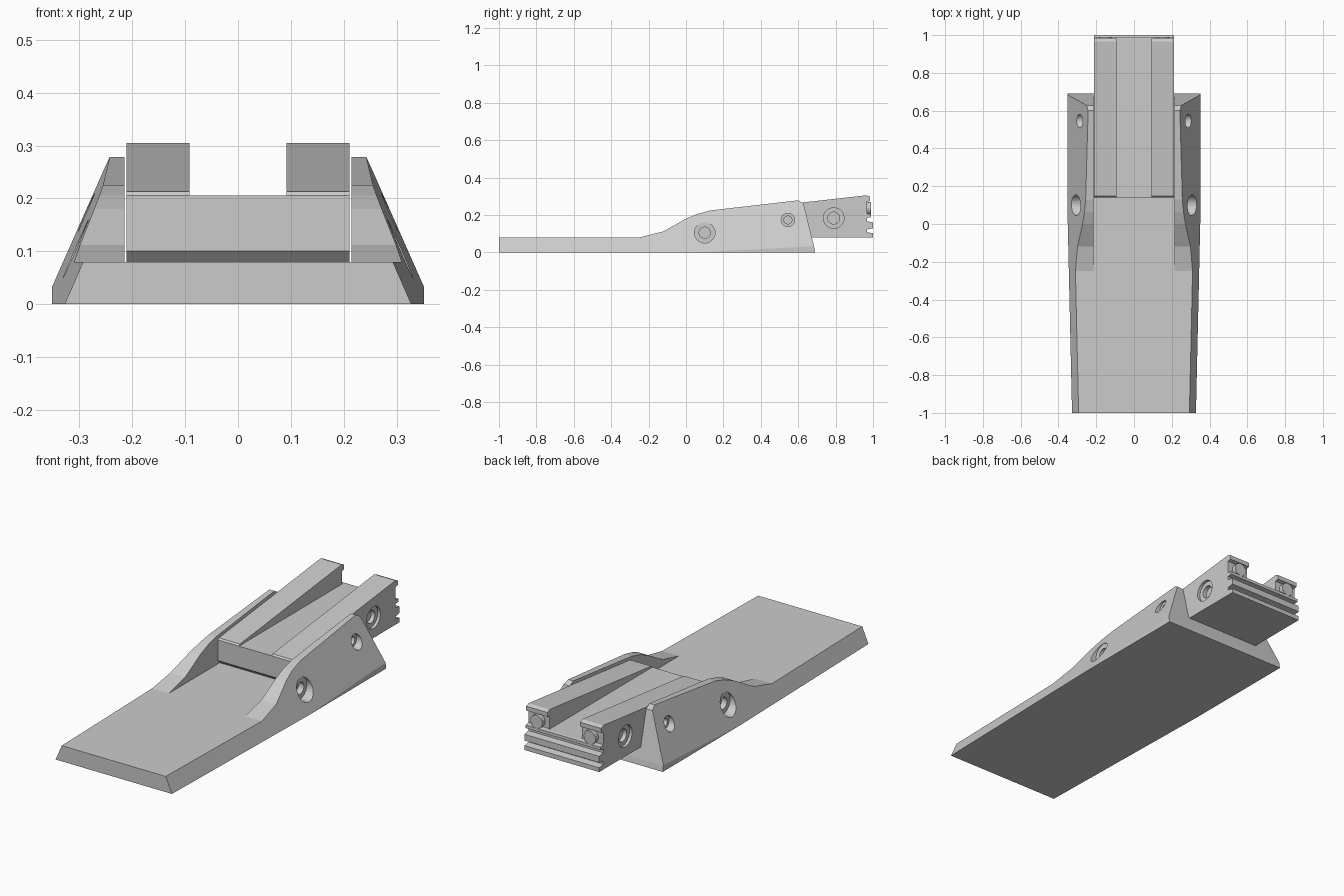
import bpy, bmesh
from math import radians
from mathutils import Matrix, Vector

cube = bpy.data.objects.get("Cube")
if cube:
    bpy.data.objects.remove(cube, do_unlink=True)

grey = bpy.data.materials.new("plain_grey")
grey.use_nodes = True
GREY = (0.6, 0.6, 0.6, 1)
grey.diffuse_color = GREY
grey.node_tree.nodes["Principled BSDF"].inputs["Base Color"].default_value = GREY


def make_object(name, bm):
    bmesh.ops.recalc_face_normals(bm, faces=bm.faces)
    mesh = bpy.data.meshes.new(name)
    bm.to_mesh(mesh)
    bm.free()
    mesh.materials.append(grey)
    obj = bpy.data.objects.new(name, mesh)
    bpy.context.collection.objects.link(obj)
    return obj


def extrude_profile(profile, half_width):
    """Solid from a (y, z) outline, spread evenly to both sides in x."""
    bm = bmesh.new()
    face = bm.faces.new([bm.verts.new((-half_width, y, z)) for y, z in profile])
    new = bmesh.ops.extrude_face_region(bm, geom=[face])["geom"]
    verts = [v for v in new if isinstance(v, bmesh.types.BMVert)]
    bmesh.ops.translate(bm, verts=verts, vec=(2 * half_width, 0, 0))
    return bm


def slice_off(bm, point, normal):
    """Remove everything beyond a plane and cap the cut."""
    geom = bm.verts[:] + bm.edges[:] + bm.faces[:]
    cut = bmesh.ops.bisect_plane(bm, geom=geom, plane_co=point,
                                 plane_no=Vector(normal).normalized(), clear_outer=True)
    edges = [e for e in cut["geom_cut"] if isinstance(e, bmesh.types.BMEdge)]
    bmesh.ops.contextual_create(bm, geom=edges)


def cylinder(bm, radius, depth, centre, axis, sides=32):
    turn = Matrix.Rotation(radians(90), 4, "Y" if axis == "x" else "X")
    bmesh.ops.create_cone(bm, cap_ends=True, segments=sides, radius1=radius, radius2=radius,
                          depth=depth, matrix=Matrix.Translation(centre) @ turn)


def subtract(obj, bm):
    cutter = make_object("cutter", bm)
    cutter.hide_render = True
    mod = obj.modifiers.new("cut", "BOOLEAN")
    mod.operation = "DIFFERENCE"
    mod.solver = "EXACT"
    mod.object = cutter
    with bpy.context.temp_override(object=obj, active_object=obj, selected_objects=[obj]):
        bpy.ops.object.modifier_apply(modifier=mod.name)
    bpy.data.objects.remove(cutter, do_unlink=True)


def cut_box(obj, half_width, y0, y1, z0, z1):
    subtract(obj, extrude_profile([(y0, z0), (y1, z0), (y1, z1), (y0, z1)], half_width))


def cut_bolt_hole(obj, y, z, wide, floor, narrow, end):
    """Stepped hole on both sides: a wide recess, then a narrow bore."""
    for side in (-1, 1):
        for radius, inner in ((wide, floor), (narrow, end)):
            bm = bmesh.new()
            cylinder(bm, radius, 0.5 - inner, (side * (0.5 + inner) / 2, y, z), "x")
            subtract(obj, bm)


# Base plate with raised side walls, leaning inwards
base = extrude_profile([(-1, 0), (-1, 0.08), (-0.25, 0.08), (-0.12, 0.112), (0, 0.18),
                        (0.06, 0.205), (0.13, 0.224), (0.6, 0.278), (0.628, 0.262),
                        (0.685, 0.03), (0.69, 0)], 0.5)
for side in (-1, 1):
    slice_off(base, (side * 0.328, -1, 0), (side, -0.0227, 0.437))
    slice_off(base, (side * 0.352, 0, 0), (side, 0, 0))
base = make_object("base_with_side_walls", base)
cut_box(base, 0.215, -0.25, 1, 0.08, 0.5)
cut_bolt_hole(base, 0.1, 0.105, 0.055, 0.28, 0.03, 0.25)
cut_bolt_hole(base, 0.545, 0.173, 0.036, 0.262, 0.021, 0.235)

# Channel block with two rising rails and a grooved back end
block = extrude_profile([(0.16, 0.08), (0.14, 0.1), (0.14, 0.205), (0.147, 0.213),
                         (0.965, 0.305), (0.985, 0.297), (0.985, 0.275), (0.967, 0.27),
                         (0.967, 0.207), (0.99, 0.203), (0.99, 0.188), (0.967, 0.184),
                         (0.967, 0.166), (1, 0.16), (1, 0.128), (0.967, 0.122),
                         (0.967, 0.108), (1, 0.102), (1, 0.08)], 0.211)
block = make_object("channel_block", block)
cut_box(block, 0.092, 0, 1.2, 0.205, 0.5)
cut_bolt_hole(block, 0.79, 0.183, 0.055, 0.196, 0.032, 0.175)

# Round studs on the rail ends
for side, name in ((-1, "right"), (1, "left")):
    bm = bmesh.new()
    cylinder(bm, 0.034, 0.03, (side * 0.15, 0.975, 0.236), "y", 16)
    make_object(name + "_rail_stud", bm)
